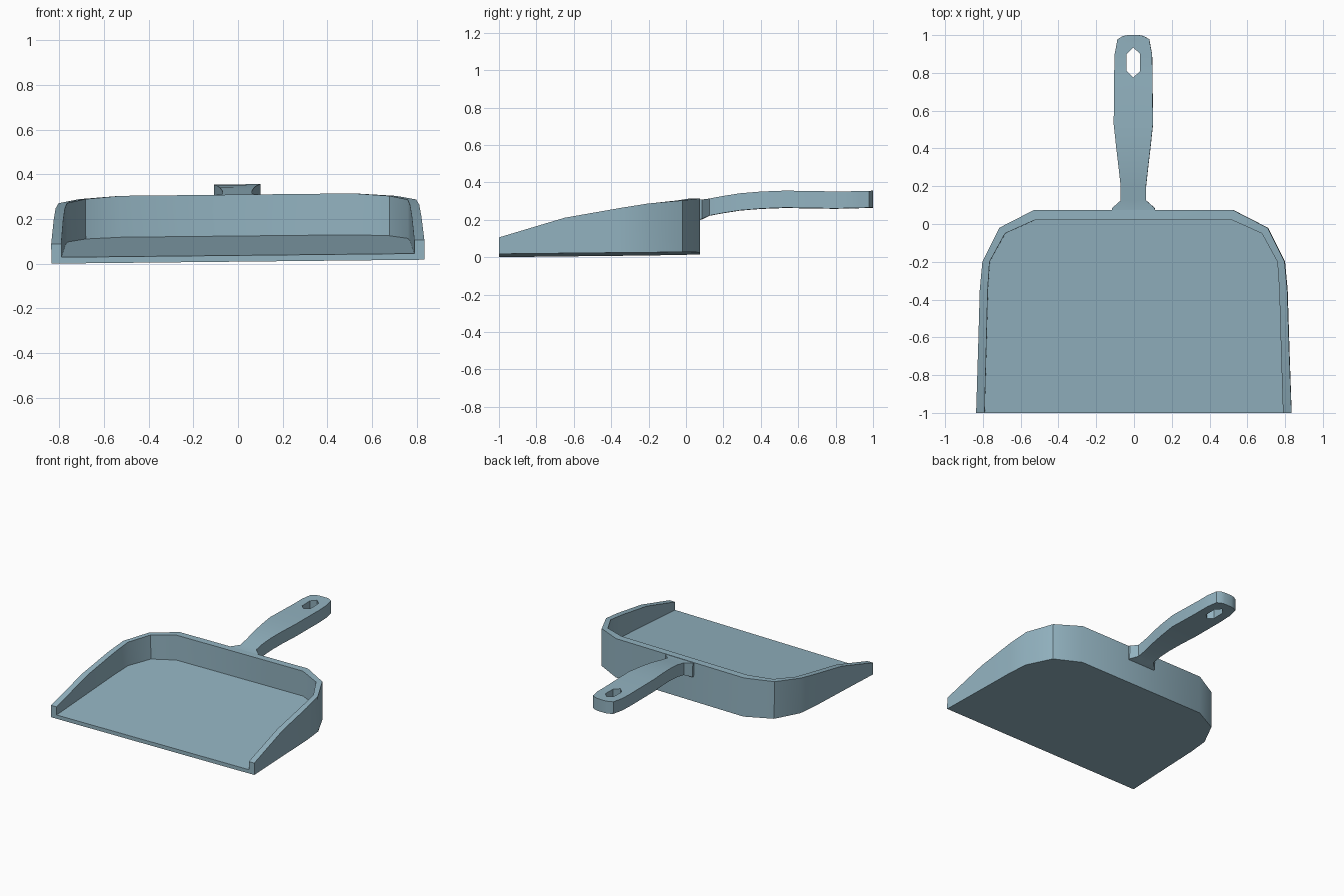
import bpy, bmesh, math

if "Cube" in bpy.data.objects:
    bpy.data.objects.remove(bpy.data.objects["Cube"])

plastic = bpy.data.materials.new("blue grey plastic")
plastic.use_nodes = True
COLOUR = (0.29, 0.45, 0.53, 1)
plastic.diffuse_color = COLOUR
plastic.node_tree.nodes["Principled BSDF"].inputs["Base Color"].default_value = COLOUR

ROLL = -0.0105  # the pan rests slightly tilted


def finish(bm, name):
    bmesh.ops.remove_doubles(bm, verts=bm.verts, dist=1e-5)
    bmesh.ops.recalc_face_normals(bm, faces=bm.faces)
    me = bpy.data.meshes.new(name)
    bm.to_mesh(me)
    bm.free()
    me.materials.append(plastic)
    ob = bpy.data.objects.new(name, me)
    bpy.context.collection.objects.link(ob)
    ob.rotation_euler.y = ROLL
    bpy.ops.object.select_all(action="DESELECT")
    ob.select_set(True)
    bpy.context.view_layer.objects.active = ob
    bpy.ops.object.shade_smooth_by_angle(angle=math.radians(30))
    return ob


# Pan: outer x, y, inner x, y, rim height, from the back to the front corner
half = [(0.525, 0.075, 0.52, 0.022, 0.309),
        (0.71, -0.02, 0.68, -0.05, 0.296),
        (0.80, -0.20, 0.762, -0.20, 0.279),
        (0.814, -0.35, 0.772, -0.35, 0.255),
        (0.823, -0.65, 0.78, -0.65, 0.202),
        (0.835, -1.0, 0.79, -1.0, 0.097)]
stations = [(-a, b, -c, d, z) for a, b, c, d, z in reversed(half)] + half


def under(y):
    return 0.009 + 0.011 * (y + 1)


def floor(y):
    return 0.037 + 0.085 * (y + 1)


bm = bmesh.new()
rings = []
for ox, oy, ix, iy, z in stations:
    rings.append([bm.verts.new(p) for p in (
        (ox, oy, under(oy)), (ox, oy, z), (ix, iy, z), (ix, iy, floor(iy)))])
for r, s in zip(rings, rings[1:]):
    for k in range(3):  # outer wall, rim, inner wall
        bm.faces.new((r[k], r[k + 1], s[k + 1], s[k]))
bm.faces.new([r[0] for r in rings])  # underside
bm.faces.new([r[3] for r in rings])  # sloping floor
a, b = rings[0], rings[-1]
bm.faces.new(a + b[::-1])  # front edge with both wall ends
finish(bm, "pan")

# Handle: y, half width, hole half width, bottom, top
rows = [(0.07, 0.115, 0, 0.20, 0.306),
        (0.085, 0.112, 0, 0.203, 0.307),
        (0.125, 0.067, 0, 0.222, 0.313),
        (0.20, 0.067, 0, 0.236, 0.327),
        (0.29, 0.077, 0, 0.250, 0.341),
        (0.40, 0.090, 0, 0.259, 0.350),
        (0.53, 0.104, 0, 0.264, 0.355),
        (0.775, 0.101, 0, 0.260, 0.351),
        (0.81, 0.101, 0.036, 0.260, 0.350),
        (0.90, 0.099, 0.036, 0.262, 0.352),
        (0.935, 0.092, 0, 0.263, 0.353),
        (0.978, 0.084, 0, 0.264, 0.354),
        (0.995, 0.055, 0, 0.264, 0.355),
        (1.0, 0.03, 0, 0.264, 0.355)]
bm = bmesh.new()
for s in (-1, 1):
    prev = None
    for n, (y, w, h, lo, hi) in enumerate(rows):
        ring = [bm.verts.new(p) for p in (
            (s * h, y, lo), (s * w, y, lo), (s * w, y, hi), (s * h, y, hi))]
        if prev:
            # the inner side exists only along the hanging hole
            sides = 4 if h > 0 or rows[n - 1][2] > 0 else 3
            for k in range(sides):
                j = (k + 1) % 4
                bm.faces.new((prev[k], prev[j], ring[j], ring[k]))
        if n in (0, len(rows) - 1):
            bm.faces.new(ring)
        prev = ring
finish(bm, "handle")
